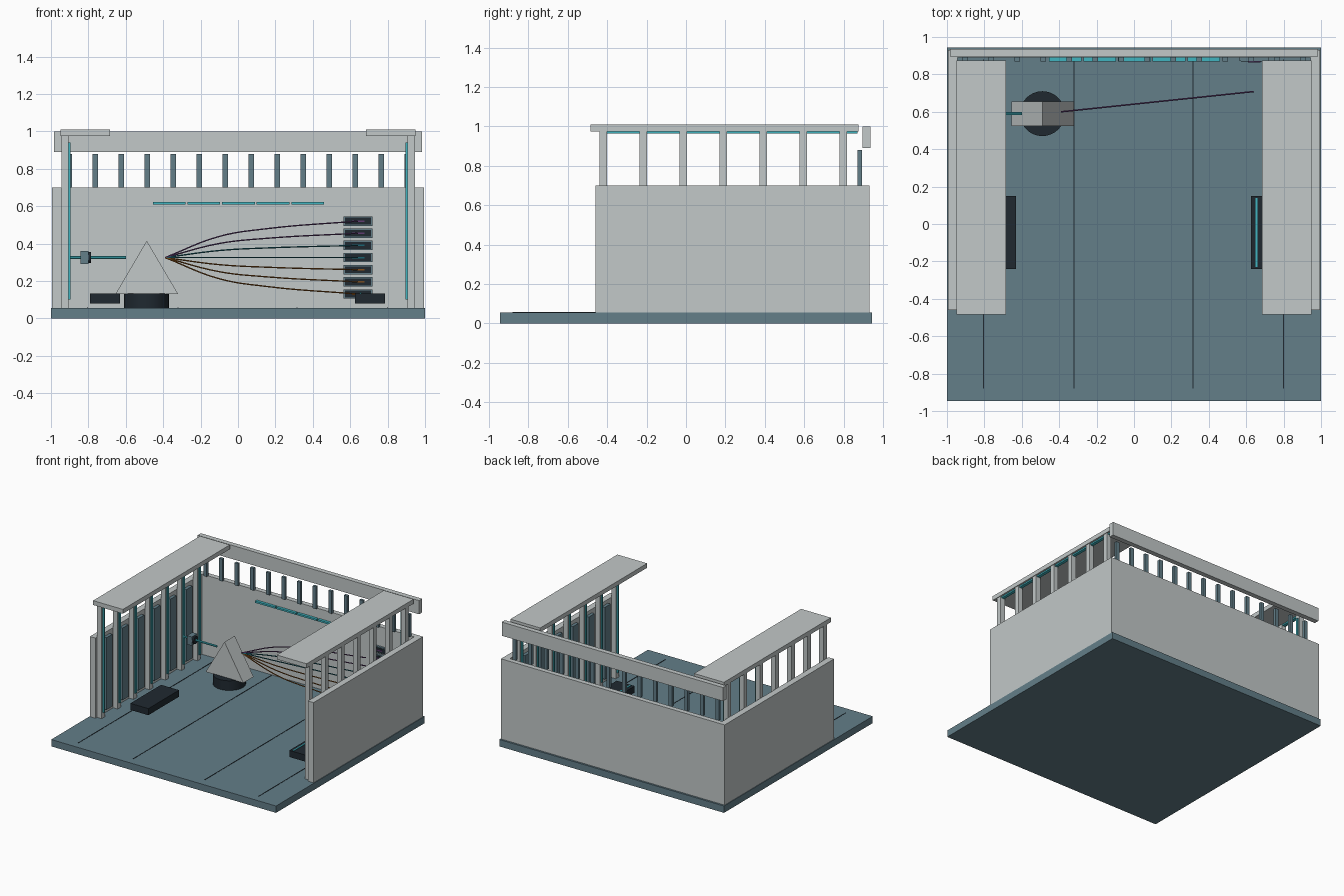
import bpy, bmesh, math
from mathutils import Matrix, Vector

if "Cube" in bpy.data.objects:
    bpy.data.objects.remove(bpy.data.objects["Cube"])


def material(name, rgb):
    m = bpy.data.materials.new(name)
    m.use_nodes = True
    col = (*rgb, 1)
    m.diffuse_color = col
    m.node_tree.nodes["Principled BSDF"].inputs["Base Color"].default_value = col
    return m


GRAY = material("pale gray", (0.54, 0.58, 0.58))
SLATE = material("slate blue", (0.125, 0.21, 0.25))
BLACK = material("blue black", (0.014, 0.022, 0.03))
CYAN = material("cyan glow", (0.05, 0.46, 0.53))
PURPLE = material("purple", (0.12, 0.045, 0.17))
TEAL = material("teal", (0.01, 0.13, 0.17))
ORANGE = material("orange brown", (0.24, 0.08, 0.01))


def add(name, bm, mat):
    bmesh.ops.recalc_face_normals(bm, faces=bm.faces)
    me = bpy.data.meshes.new(name)
    bm.to_mesh(me)
    bm.free()
    me.materials.append(mat)
    ob = bpy.data.objects.new(name, me)
    bpy.context.collection.objects.link(ob)
    return ob


def box(name, mat, x, y, z):
    """Box from (min, max) ranges."""
    bm = bmesh.new()
    bmesh.ops.create_cube(bm, size=1)
    for v in bm.verts:
        v.co = Vector([(a + b) / 2 + c * abs(b - a)
                       for (a, b), c in zip((x, y, z), v.co)])
    return add(name, bm, mat)


def cylinder(name, mat, center, radius, depth, axis="Z", sides=32):
    bm = bmesh.new()
    rot = Matrix.Rotation(math.pi / 2, 4, "Y") if axis == "X" else Matrix()
    bmesh.ops.create_cone(bm, cap_ends=True, segments=sides, radius1=radius,
                          radius2=radius, depth=depth,
                          matrix=Matrix.Translation(center) @ rot)
    ob = add(name, bm, mat)
    smooth(ob)
    return ob


def smooth(ob):
    bpy.ops.object.select_all(action="DESELECT")
    bpy.context.view_layer.objects.active = ob
    ob.select_set(True)
    bpy.ops.object.shade_smooth_by_angle()


# Floor with thin seams
FLOOR = 0.055
box("floor", SLATE, (-1, 1), (-0.945, 0.945), (0, FLOOR))
for x in (-0.805, -0.32, 0.315, 0.80):
    box("floor_seam", BLACK, (x - 0.003, x + 0.003), (-0.88, 0.88), (FLOOR, FLOOR + 0.002))

# Back wall, raised beam and short posts
box("back_wall", GRAY, (-0.995, 0.995), (0.89, 0.93), (FLOOR, 0.7))
box("back_beam", GRAY, (-0.985, 0.985), (0.895, 0.935), (0.89, 1.0))
for i in range(14):
    x = -0.903 + i * 0.139
    box("back_post", SLATE, (x - 0.015, x + 0.015), (0.87, 0.892), (0.7, 0.88))
for i in range(5):
    x = -0.455 + i * 0.185
    box("back_light", CYAN, (x, x + 0.175), (0.868, 0.89), (0.608, 0.622))

# Side colonnades, mirrored
for s, side in ((-1, "right"), (1, "left")):
    def sx(a, b):
        return tuple(sorted((s * a, s * b)))
    box(side + "_wall", GRAY, sx(0.945, 0.995), (-0.46, 0.93), (FLOOR, 0.7))
    box(side + "_roof", GRAY, sx(0.685, 0.95), (-0.485, 0.875), (0.975, 1.01))
    box(side + "_roof_light", CYAN, sx(0.91, 0.935), (-0.43, 0.87), (0.964, 0.976))
    for i in range(7):
        y = -0.42 + i * 0.203
        box(side + "_column", GRAY, sx(0.905, 0.945), (y - 0.02, y + 0.02), (FLOOR, 0.976))
        box(side + "_column_light", CYAN, sx(0.895, 0.905), (y - 0.008, y + 0.008), (0.1, 0.94))
        if i < 6:
            box(side + "_wall_slat", SLATE, sx(0.92, 0.946), (y + 0.065, y + 0.138), (0.09, 0.67))

# Low consoles with inset tops
for x0, x1, side in ((-0.79, -0.63, "right"), (0.625, 0.785, "left")):
    box(side + "_console", BLACK, (x0, x1), (-0.24, 0.15), (0.08, 0.133))
box("console_light", CYAN, (0.65, 0.66), (-0.23, 0.14), (0.131, 0.137))

# Pedestal and triangular prism
cylinder("pedestal", BLACK, (-0.49, 0.59, 0.093), 0.12, 0.08)
bm = bmesh.new()
face = bm.faces.new([bm.verts.new((x, 0.525, z))
                     for x, z in ((-0.655, 0.13), (-0.32, 0.13), (-0.488, 0.415))])
ext = bmesh.ops.extrude_face_region(bm, geom=[face])["geom"]
bmesh.ops.translate(bm, vec=(0, 0.13, 0),
                    verts=[v for v in ext if isinstance(v, bmesh.types.BMVert)])
add("prism", bm, GRAY)

# Incoming beam and its lens mount
cylinder("input_beam", CYAN, (-0.75, 0.59, 0.325), 0.008, 0.3, "X", 12)
box("lens_mount", SLATE, (-0.843, -0.8), (0.555, 0.625), (0.29, 0.36))
cylinder("lens_ring", BLACK, (-0.794, 0.59, 0.325), 0.03, 0.014, "X", 24)

# Fanned rays and their receivers
RAYS = (ORANGE, ORANGE, ORANGE, TEAL, TEAL, PURPLE, PURPLE)
for i, mat in enumerate(RAYS):
    z = 0.13 + i * 0.065
    cu = bpy.data.curves.new("ray", "CURVE")
    cu.dimensions = "3D"
    cu.bevel_depth = 0.004
    cu.bevel_resolution = 1
    cu.resolution_u = 6
    sp = cu.splines.new("BEZIER")
    path = ((-0.39, 0), (-0.1, 0.58), (0.15, 0.79), (0.64, 1))
    sp.bezier_points.add(len(path) - 1)
    for p, (x, f) in zip(sp.bezier_points, path):
        p.co = (x, 0.6 + (x + 0.39) * 0.105, 0.325 + (z - 0.325) * f)
        p.handle_left_type = p.handle_right_type = "AUTO"
    cu.materials.append(mat)
    ray = bpy.data.objects.new("ray", cu)
    bpy.context.collection.objects.link(ray)
    bpy.ops.object.select_all(action="DESELECT")
    bpy.context.view_layer.objects.active = ray
    ray.select_set(True)
    bpy.ops.object.convert(target="MESH")

    box("receiver_frame", SLATE, (0.565, 0.72), (0.872, 0.892), (z - 0.025, z + 0.025))
    box("receiver_screen", BLACK, (0.573, 0.712), (0.868, 0.874), (z - 0.018, z + 0.018))
    box("receiver_mark", mat, (0.61, 0.675), (0.864, 0.87), (z - 0.004, z + 0.004))
